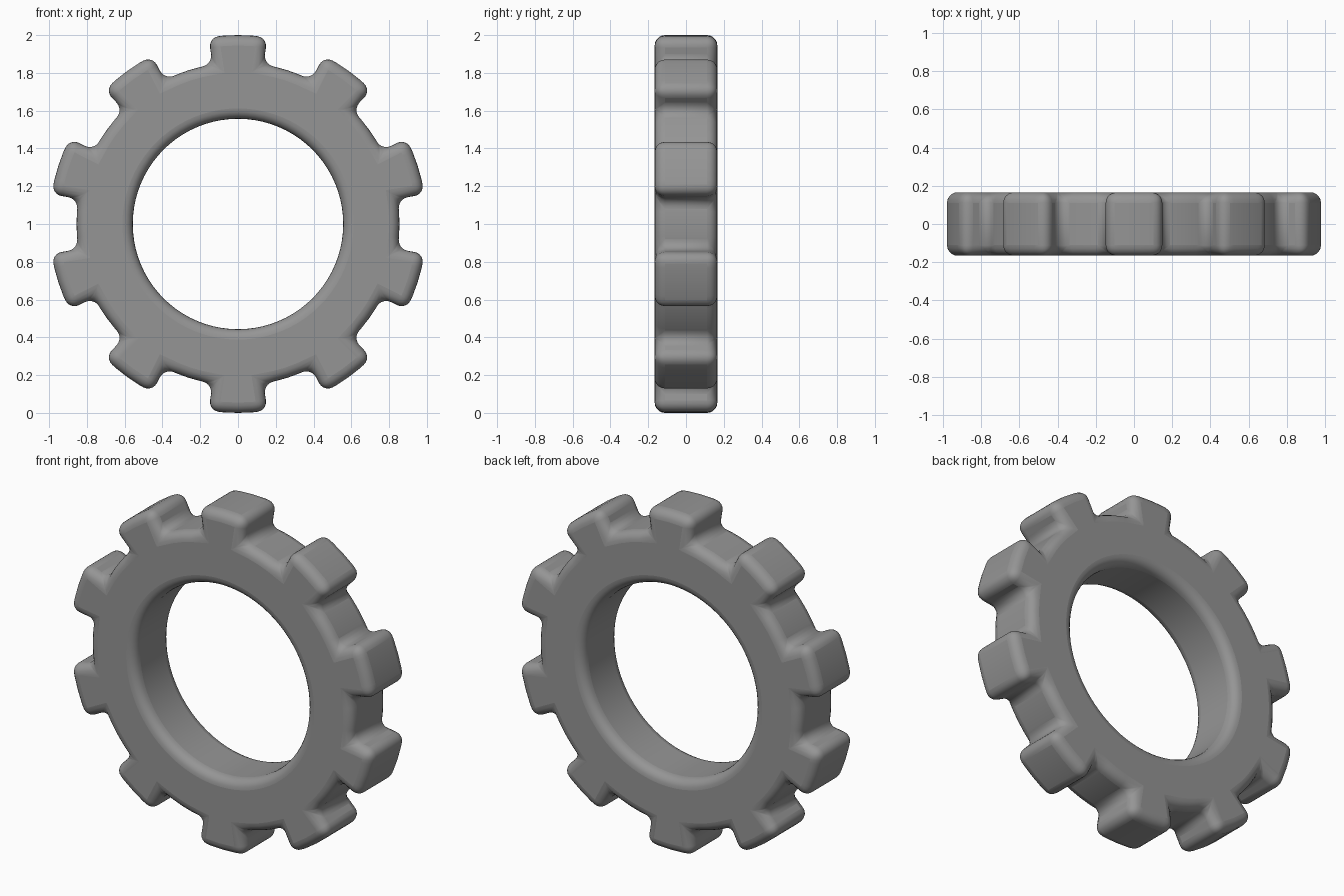
import bpy, bmesh, math

if "Cube" in bpy.data.objects:
    bpy.data.objects.remove(bpy.data.objects["Cube"])

TEETH, STEPS = 10, 4            # arc steps per tooth tip and per gap
R_HOLE, R_ROOT, R_TIP, HALF = 0.557, 0.855, 1.0, 0.166
N = TEETH * STEPS * 2

bm = bmesh.new()

def ring(r, y):
    # first tooth is centred on the top (+z)
    pts = []
    for i in range(N):
        a = math.radians(-9) + 2 * math.pi * i / N
        pts.append(bm.verts.new((r * math.sin(a), y, 1 + r * math.cos(a))))
    return pts

hole = [ring(R_HOLE, s * HALF) for s in (-1, 1)]
root = [ring(R_ROOT, s * HALF) for s in (-1, 1)]
tip = [ring(R_TIP, s * HALF) for s in (-1, 1)]

def wall(a, b, i, j):
    bm.faces.new((a[0][i], b[0][j], b[1][j], a[1][i]))

for i in range(N):
    j = (i + 1) % N
    k = i % (2 * STEPS)
    # ring body: both faces and the bore
    for s in (0, 1):
        bm.faces.new((hole[s][i], root[s][i], root[s][j], hole[s][j]))
    wall(hole, hole, i, j)
    if k < STEPS:
        # tooth: faces, tip and flanks
        for s in (0, 1):
            bm.faces.new((root[s][i], tip[s][i], tip[s][j], root[s][j]))
        wall(tip, tip, i, j)
        if k == 0:
            wall(root, tip, i, i)
        if k == STEPS - 1:
            wall(root, tip, j, j)
    else:
        # gap floor
        wall(root, root, i, j)

bmesh.ops.delete(bm, geom=[v for v in bm.verts if not v.link_faces], context='VERTS')
bmesh.ops.recalc_face_normals(bm, faces=bm.faces[:])
mesh = bpy.data.meshes.new("gear_ring")
bm.to_mesh(mesh)
bm.free()
gear = bpy.data.objects.new("gear_ring", mesh)
bpy.context.collection.objects.link(gear)

# dark grey metal
mat = bpy.data.materials.new("dark_grey")
mat.diffuse_color = (0.3, 0.3, 0.3, 1)
mat.use_nodes = True
mat.node_tree.nodes["Principled BSDF"].inputs["Base Color"].default_value = mat.diffuse_color
mesh.materials.append(mat)

# rounded edges all over
bev = gear.modifiers.new("round_edges", 'BEVEL')
bev.width = 0.055
bev.segments = 5
bev.limit_method = 'ANGLE'
bev.angle_limit = math.radians(40)
bev.use_clamp_overlap = False

bpy.context.view_layer.objects.active = gear
gear.select_set(True)
bpy.ops.object.shade_smooth_by_angle(angle=math.radians(40))
